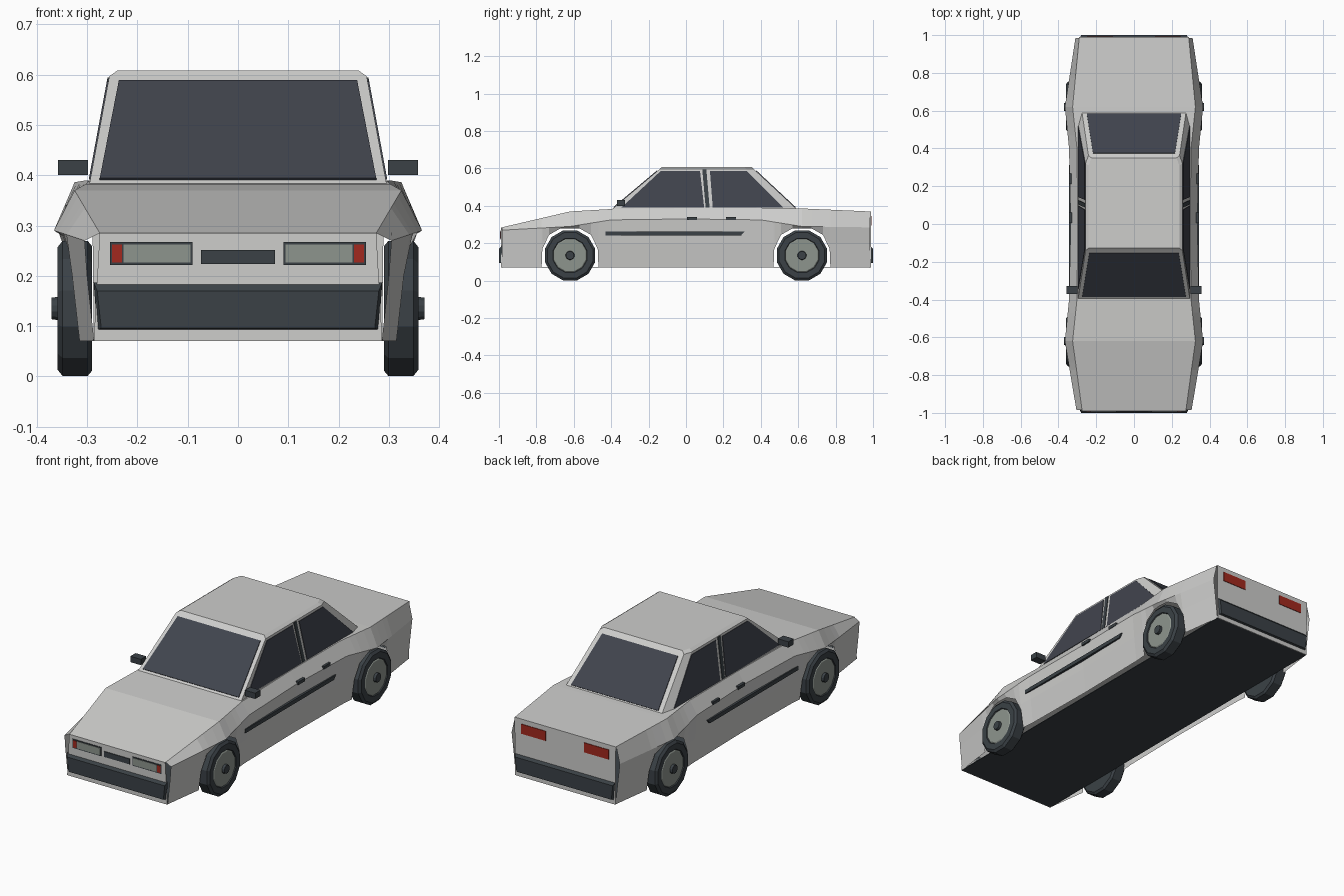
import bpy, bmesh, math
from mathutils import Vector

cube = bpy.data.objects.get("Cube")
if cube:
    bpy.data.objects.remove(cube)


def material(name, rgb):
    m = bpy.data.materials.new(name)
    m.use_nodes = True
    m.diffuse_color = (*rgb, 1)
    m.node_tree.nodes["Principled BSDF"].inputs["Base Color"].default_value = (*rgb, 1)
    return m


PAINT = material("silver paint", (0.61, 0.61, 0.60))
GLASS = material("dark glass", (0.052, 0.058, 0.075))
TRIM = material("black trim", (0.043, 0.053, 0.061))
LENS = material("grey lens", (0.27, 0.30, 0.27))
RED = material("red lamp", (0.36, 0.022, 0.013))


def finish(name, bm, mats):
    bmesh.ops.recalc_face_normals(bm, faces=bm.faces)
    me = bpy.data.meshes.new(name)
    bm.to_mesh(me)
    bm.free()
    for m in mats:
        me.materials.append(m)
    ob = bpy.data.objects.new(name, me)
    bpy.context.collection.objects.link(ob)
    return ob


def loft(name, rings, mats, bands=None, closed=True, caps=True):
    """Skin a list of point rings; bands gives the material of each step."""
    bm = bmesh.new()
    vs = [[bm.verts.new(p) for p in r] for r in rings]
    n = len(rings[0])
    for k, (a, b) in enumerate(zip(vs, vs[1:])):
        for i in range(n if closed else n - 1):
            j = (i + 1) % n
            f = bm.faces.new((a[i], a[j], b[j], b[i]))
            f.material_index = bands[k] if bands else 0
    if caps:
        bm.faces.new(vs[0])
        bm.faces.new(vs[-1]).material_index = bands[-1] if bands else 0
    return finish(name, bm, mats)


def slab(name, pts, mat, direction, depth):
    """Polygon thickened along a direction."""
    d = Vector(direction).normalized() * depth
    return loft(name, [pts, [Vector(p) + d for p in pts]], [mat])


def box(name, x, y, z, mat):
    base = [(x[0], y[0], z[0]), (x[1], y[0], z[0]), (x[1], y[1], z[0]), (x[0], y[1], z[0])]
    return slab(name, base, mat, (0, 0, 1), z[1] - z[0])


# Body stations: y, top half width, top z, widest half width, widest z, sill half width
STATIONS = [
    (-0.985, 0.275, 0.285, 0.305, 0.270, 0.300),
    (-0.62, 0.325, 0.370, 0.366, 0.290, 0.350),
    (-0.40, 0.302, 0.383, 0.344, 0.325, 0.334),
    (0.0, 0.298, 0.388, 0.335, 0.330, 0.328),
    (0.40, 0.302, 0.390, 0.344, 0.325, 0.334),
    (0.62, 0.325, 0.386, 0.366, 0.290, 0.350),
    (0.985, 0.290, 0.370, 0.310, 0.285, 0.300),
]
AXLE = 0.62
FLOOR = 0.07
ARCH = [(0.152, FLOOR), (0.148, 0.17), (0.112, 0.245), (0.05, 0.28)]


def station(y):
    for a, b in zip(STATIONS, STATIONS[1:]):
        if a[0] <= y <= b[0]:
            t = (y - a[0]) / (b[0] - a[0])
            return [p + (q - p) * t for p, q in zip(a, b)]


# Body shell with the wheel arches left open
cuts = [(s[0], FLOOR) for s in STATIONS if abs(abs(s[0]) - AXLE) > 0.01]
for axle in (-AXLE, AXLE):
    cuts.append((axle, 0.28))
    for side in (-1, 1):
        cuts += [(axle + side * dy, z) for dy, z in ARCH]
sections = []
for y, low in sorted(cuts):
    _, tw, tz, ww, wz, sw = station(y)
    mid = max(0.20, low)
    half = [(sw - 0.014 * (mid - low) / 0.13, y, low), (sw, y, mid),
            (ww, y, max(wz, low + 0.005)), (tw, y, tz)]
    sections.append(half + [(-x, yy, z) for x, yy, z in reversed(half)])
loft("body_shell", sections, [PAINT], closed=False, caps=False)

# Floor and end panels
slab("floor", [(-0.287, -0.985, FLOOR), (0.287, -0.985, FLOOR),
               (0.287, 0.985, FLOOR), (-0.287, 0.985, FLOOR)], TRIM, (0, 0, 1), 0.004)
for name, s, tw, tz in (("front", -1, 0.275, 0.285), ("rear", 1, 0.29, 0.37)):
    y = s * 0.985
    slab(name + "_panel", [(-0.287, y, FLOOR), (0.287, y, FLOOR), (tw, y, tz), (-tw, y, tz)],
         PAINT, (0, s, 0), 0.004)
    loft(name + "_bumper",
         [[(-w, yy, lo), (w, yy, lo), (w2, yy, hi), (-w2, yy, hi)]
          for w, w2, yy, lo, hi in ((0.28, 0.287, y, 0.092, 0.187),
                                    (0.272, 0.28, s, 0.096, 0.17))], [TRIM])

# Cabin: base ring, roof edge ring, chamfered roof ring


def cabin_ring(w, y0, y1, z, back, inset):
    right = [(w, y0, z), (w, y1 - back, z), (w - inset, y1, z)]
    return right + [(-x, y, zz) for x, y, zz in reversed(right)]


loft("cabin", [cabin_ring(0.296, -0.398, 0.595, 0.38, 0.07, 0.02),
               cabin_ring(0.256, -0.14, 0.362, 0.597, 0.04, 0.015),
               cabin_ring(0.24, -0.128, 0.35, 0.608, 0.04, 0.015)], [PAINT])


def screen(name, w0, y0, w1, y1, normal):
    z0, z1 = 0.391, 0.586
    slab(name, [(-w0, y0, z0), (w0, y0, z0), (w1, y1, z1), (-w1, y1, z1)],
         GLASS, normal, 0.004)


screen("windscreen", 0.275, -0.385, 0.237, -0.153, (0, -0.64, 0.77))
screen("rear_window", 0.25, 0.583, 0.217, 0.374, (0, 0.68, 0.73))


def cabin_x(z):
    return 0.296 - 0.04 * (z - 0.38) / 0.217


SIDE_PANES = [
    ("front_side_window", GLASS, [(-0.345, 0.391), (0.097, 0.391), (0.075, 0.586), (-0.135, 0.586)]),
    ("door_pillar", TRIM, [(0.105, 0.391), (0.126, 0.391), (0.109, 0.594), (0.087, 0.594)]),
    ("rear_side_window", GLASS, [(0.143, 0.391), (0.52, 0.391), (0.325, 0.586), (0.128, 0.586)]),
]
WHEEL = [(0.290, 0.08), (0.290, 0.128), (0.299, 0.139), (0.349, 0.139), (0.359, 0.126),
         (0.359, 0.095), (0.354, 0.092), (0.358, 0.086), (0.358, 0.024), (0.371, 0.022)]
WHEEL_BANDS = [0, 0, 0, 0, 0, 0, 1, 1, 0]

for s, label in ((1, "left"), (-1, "right")):
    # Side glass and pillars
    for name, mat, pts in SIDE_PANES:
        slab(f"{label}_{name}", [(s * cabin_x(z), y, z) for y, z in pts], mat, (s, 0, 0.18), 0.003)

    # Rubbing strip, door handles, mirror
    slab(f"{label}_side_strip", [(s * 0.326, y, z) for y, z in
         ((-0.43, 0.242), (0.295, 0.242), (0.312, 0.262), (-0.43, 0.262))], TRIM, (s, 0, 0), 0.018)
    for part, y in (("front", 0.005), ("rear", 0.213)):
        box(f"{label}_{part}_handle", (s * 0.325, s * 0.343), (y, y + 0.055), (0.325, 0.341), TRIM)
    box(f"{label}_mirror", (s * 0.298, s * 0.358), (-0.37, -0.327), (0.40, 0.43), TRIM)

    # Headlamp, indicator and tail lamp
    for name, mat, x0, x1, y, z0, z1 in (
            ("headlamp_frame", TRIM, 0.09, 0.255, -0.989, 0.221, 0.267),
            ("headlamp", LENS, 0.094, 0.228, -0.991, 0.226, 0.262),
            ("indicator", RED, 0.231, 0.251, -0.991, 0.226, 0.262),
            ("tail_lamp", RED, 0.11, 0.25, 0.989, 0.295, 0.345)):
        slab(f"{label}_{name}", [(s * x0, y, z0), (s * x1, y, z0), (s * x1, y, z1), (s * x0, y, z1)],
             mat, (0, y, 0), 0.003)

    # Wheels
    for end, y in (("front", -AXLE), ("rear", AXLE)):
        angles = [math.tau * (i + 0.5) / 12 for i in range(12)]
        rings = [[(s * x, y + r * math.cos(a), 0.135 + r * math.sin(a)) for a in angles]
                 for x, r in WHEEL]
        loft(f"{label}_{end}_wheel", rings, [TRIM, LENS], WHEEL_BANDS)

# Grille plate
box("grille", (-0.074, 0.074), (-0.993, -0.987), (0.223, 0.251), TRIM)
